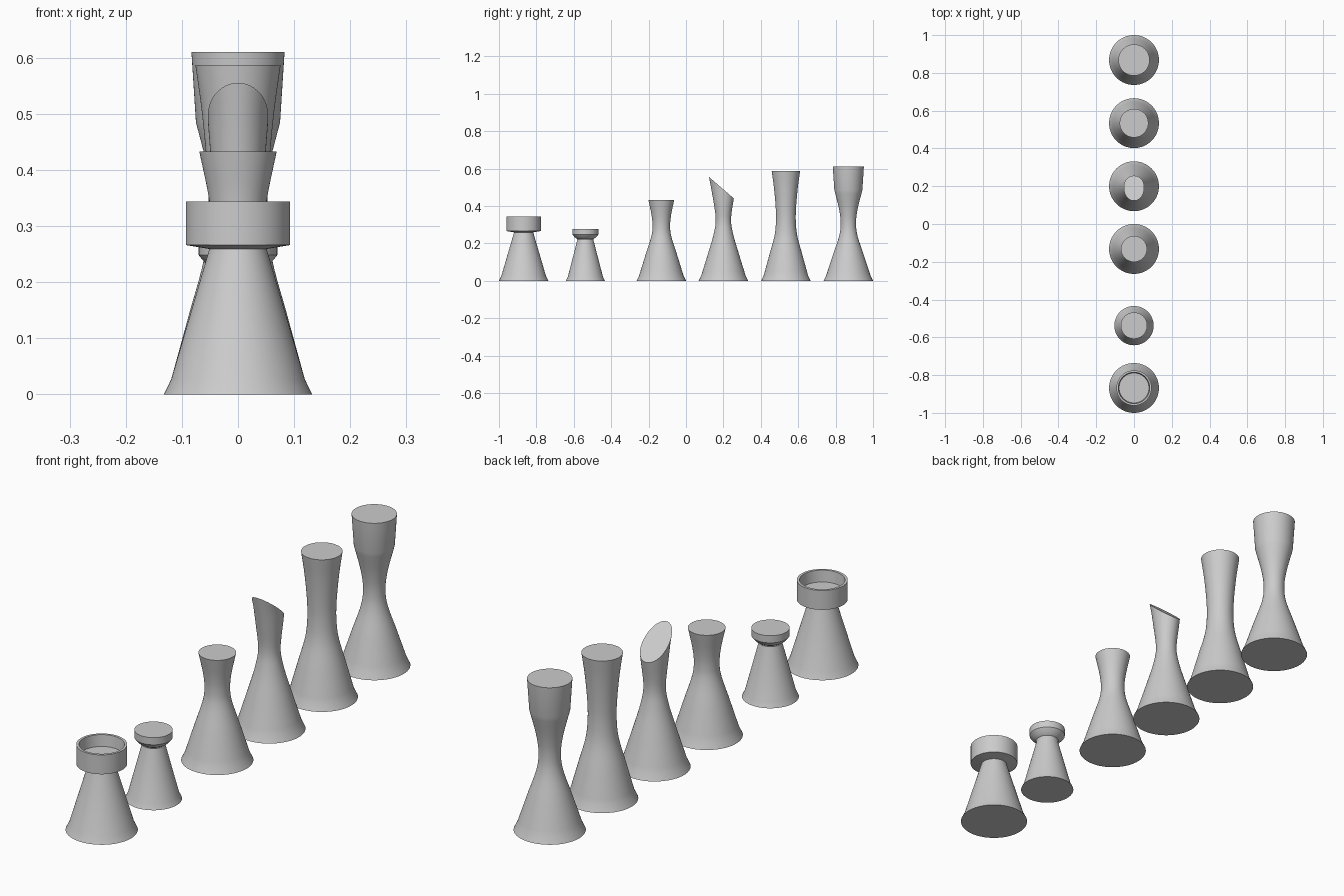
import bpy, bmesh, math
from mathutils import Vector

if "Cube" in bpy.data.objects:
    bpy.data.objects.remove(bpy.data.objects["Cube"])

SEG = 64


def smooth_curve(pts, steps=6):
    """Catmull-Rom curve through (radius, height) points."""
    p = [Vector(q) for q in pts]
    p = [2 * p[0] - p[1]] + p + [2 * p[-1] - p[-2]]
    out = []
    for i in range(1, len(p) - 2):
        a, b, c, d = p[i - 1:i + 3]
        for s in range(steps):
            t = s / steps
            out.append(0.5 * (2 * b + (c - a) * t + (2 * a - 5 * b + 4 * c - d) * t ** 2
                              + (3 * b - a - 3 * c + d) * t ** 3))
    return [tuple(v) for v in out] + [tuple(p[-2])]


def lathe(name, y, profile, x_scale=lambda z: 1.0, cut=None):
    """Closed solid of revolution, optionally flattened in x and sliced by a plane."""
    bm = bmesh.new()
    rings = []
    for r, z in profile:
        rings.append([bm.verts.new((r * x_scale(z) * math.cos(2 * math.pi * k / SEG),
                                    r * math.sin(2 * math.pi * k / SEG), z))
                      for k in range(SEG)])
    for lo, hi in zip(rings, rings[1:]):
        for k in range(SEG):
            n = (k + 1) % SEG
            bm.faces.new((lo[k], lo[n], hi[n], hi[k]))
    bm.faces.new(rings[0][::-1])
    bm.faces.new(rings[-1])
    if cut:
        bmesh.ops.bisect_plane(bm, geom=bm.verts[:] + bm.edges[:] + bm.faces[:],
                               plane_co=cut[0], plane_no=cut[1], clear_outer=True)
        bmesh.ops.holes_fill(bm, edges=[e for e in bm.edges if e.is_boundary], sides=0)
    bmesh.ops.recalc_face_normals(bm, faces=bm.faces[:])
    mesh = bpy.data.meshes.new(name)
    bm.to_mesh(mesh)
    bm.free()
    ob = bpy.data.objects.new(name, mesh)
    bpy.context.collection.objects.link(ob)
    ob.location.y = y
    bpy.ops.object.select_all(action='DESELECT')
    ob.select_set(True)
    bpy.context.view_layer.objects.active = ob
    bpy.ops.object.shade_smooth_by_angle(angle=math.radians(20))
    return ob


FOOT = [(0.132, 0.0)]      # flared foot shared by the large pieces
RIM = (0.119, 0.027)

# Rook: cone with a hollow cup on top
lathe("rook", -0.868, FOOT + [RIM, (0.051, 0.259), (0.093, 0.266), (0.093, 0.344),
                              (0.083, 0.344), (0.079, 0.298)])

# Pawn: small cone with a disc head
lathe("pawn", -0.538, [(0.104, 0.0), (0.094, 0.021), (0.043, 0.218), (0.045, 0.224),
                       (0.057, 0.232), (0.070, 0.248), (0.070, 0.277)])

# Bishop: short waisted column
lathe("bishop", -0.132, FOOT + smooth_curve([RIM, (0.084, 0.14), (0.054, 0.235), (0.047, 0.29),
                                             (0.052, 0.35), (0.069, 0.433)]))

# Knight: waisted column, oval at the top, sliced at a slant
lathe("knight", 0.2, FOOT + smooth_curve([RIM, (0.084, 0.14), (0.052, 0.25), (0.041, 0.33),
                                          (0.055, 0.435), (0.077, 0.555), (0.084, 0.59)]),
      x_scale=lambda z: 1 - 0.18 * min(1, max(0, (z - 0.36) / 0.14)),
      cut=((0, -0.077, 0.555), (0, 0.115, 0.133)))

# Queen: tall waisted column
lathe("queen", 0.534, FOOT + smooth_curve([RIM, (0.088, 0.14), (0.061, 0.24), (0.053, 0.32),
                                           (0.055, 0.40), (0.064, 0.50), (0.076, 0.587)]))

# King: narrow waist with a tall tapered crown
lathe("king", 0.868, FOOT + smooth_curve([RIM, (0.082, 0.14), (0.049, 0.24), (0.041, 0.31),
                                          (0.050, 0.385), (0.075, 0.485)]) + [(0.083, 0.61)])
